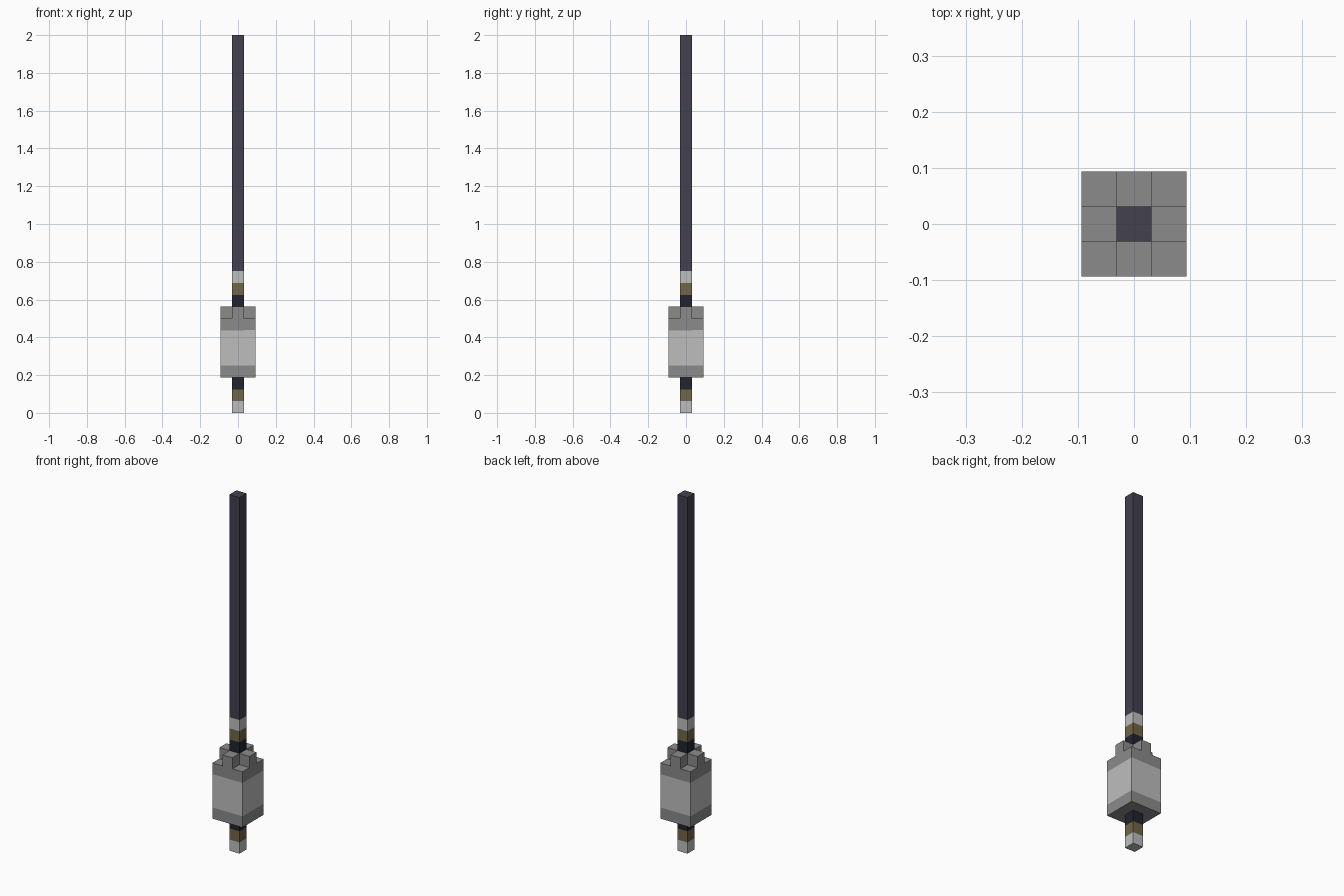
import bpy
import bmesh

cube = bpy.data.objects.get("Cube")
if cube:
    bpy.data.objects.remove(cube, do_unlink=True)

U = 1 / 16  # edge of one block


def linear(c):
    return c / 12.92 if c <= 0.04045 else ((c + 0.055) / 1.055) ** 2.4


def material(name, hex_code):
    rgb = [linear(int(hex_code[i:i + 2], 16) / 255) for i in (0, 2, 4)]
    mat = bpy.data.materials.new(name)
    mat.use_nodes = True
    mat.diffuse_color = (*rgb, 1)
    bsdf = mat.node_tree.nodes["Principled BSDF"]
    bsdf.inputs["Base Color"].default_value = (*rgb, 1)
    bsdf.inputs["Roughness"].default_value = 0.8
    return mat


MATS = {
    "light": material("light grey", "bebebe"),
    "grey": material("mid grey", "8b8b8b"),
    "brown": material("dull brown", "726648"),
    "black": material("blue black", "22232e"),
    "slate": material("dark slate", "42414f"),
}


def column(width, base, bands):
    """Square column of stacked bands, each (height in blocks, colour)."""
    bm = bmesh.new()
    half, z = width * U / 2, base * U
    corners = ((-half, -half), (half, -half), (half, half), (-half, half))
    ring = [bm.verts.new((x, y, z)) for x, y in corners]
    bm.faces.new(ring[::-1])
    names = list(dict.fromkeys(colour for _, colour in bands))
    for height, colour in bands:
        z += height * U
        upper = [bm.verts.new((x, y, z)) for x, y in corners]
        for i in range(4):
            j = (i + 1) % 4
            face = bm.faces.new((ring[i], ring[j], upper[j], upper[i]))
            face.material_index = names.index(colour)
        ring = upper
    bm.faces.new(ring).material_index = names.index(bands[-1][1])
    return bm, names


def finish(name, bm, names):
    bmesh.ops.recalc_face_normals(bm, faces=bm.faces)
    mesh = bpy.data.meshes.new(name)
    bm.to_mesh(mesh)
    bm.free()
    for n in names:
        mesh.materials.append(MATS[n])
    bpy.context.collection.objects.link(bpy.data.objects.new(name, mesh))


# Banded tip below the head
finish("lower_tip", *column(1, 0, [(1, "light"), (1, "brown"), (1, "black")]))

# Block head, with a cross-shaped crown raised from its top
bm, names = column(3, 3, [(1, "grey"), (3, "light"), (1, "grey")])
for axis in ((1, 0, 0), (0, 1, 0)):
    for side in (-1, 1):
        bmesh.ops.bisect_plane(
            bm, geom=bm.verts[:] + bm.edges[:] + bm.faces[:],
            plane_co=[a * side * U / 2 for a in axis], plane_no=axis)
bm.normal_update()
cross = []
for f in bm.faces:
    c = f.calc_center_median()
    if f.normal.z > 0.9 and min(abs(c.x), abs(c.y)) < U / 4:
        cross.append(f)
raised = bmesh.ops.extrude_face_region(bm, geom=cross)["geom"]
bmesh.ops.translate(bm, vec=(0, 0, U),
                    verts=[v for v in raised if isinstance(v, bmesh.types.BMVert)])
bmesh.ops.delete(bm, geom=[f for f in cross if f.is_valid], context="FACES_ONLY")
finish("head", bm, names)

# Banded collar above the head
finish("collar", *column(1, 9, [(1, "black"), (1, "brown"), (1, "light")]))

# Long handle
finish("handle", *column(1, 12, [(20, "slate")]))
